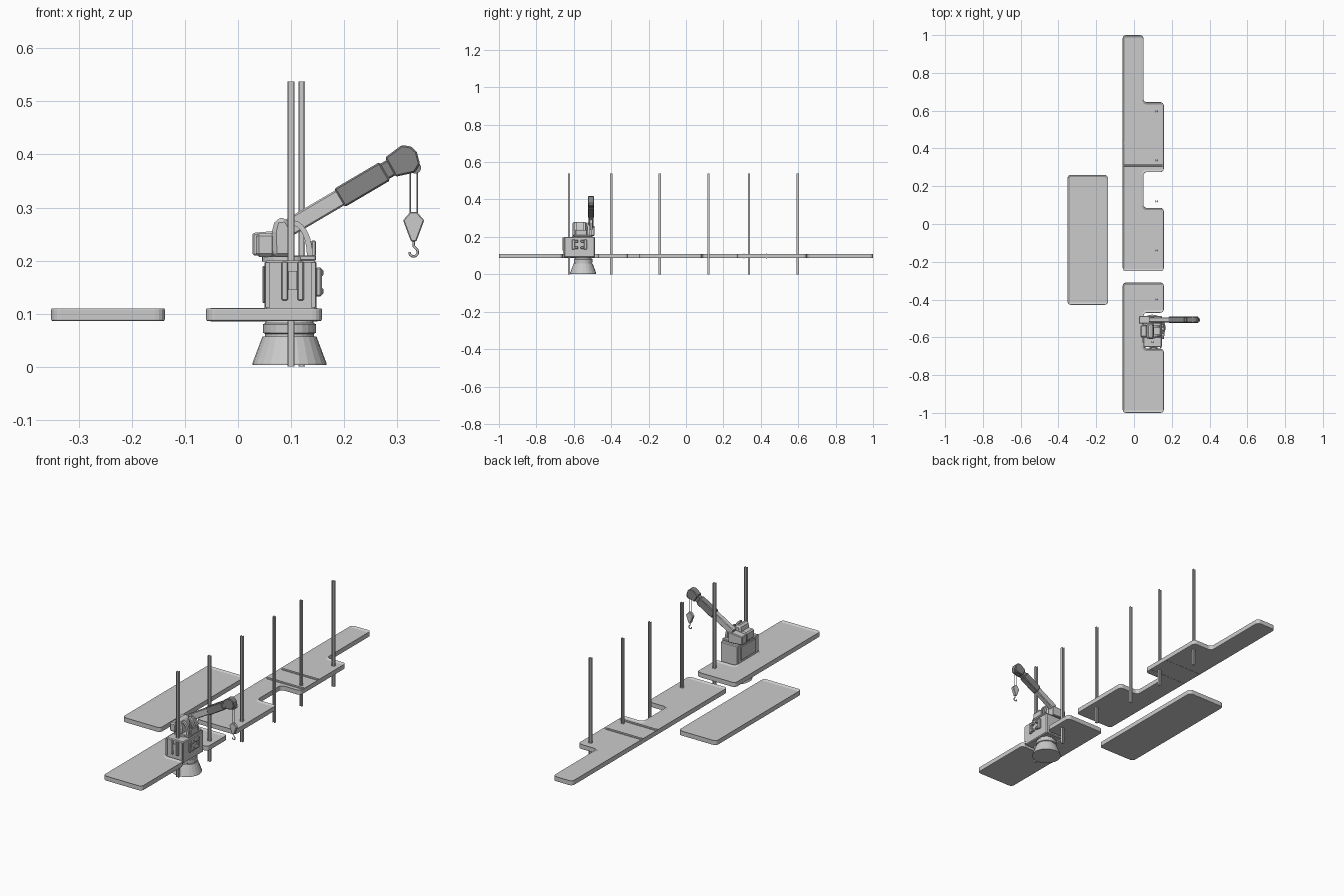
import bpy, bmesh, math
from mathutils import Vector

cube = bpy.data.objects.get("Cube")
if cube:
    bpy.data.objects.remove(cube, do_unlink=True)


def material(name, value):
    m = bpy.data.materials.new(name)
    m.use_nodes = True
    m.diffuse_color = (value, value, value, 1)
    m.node_tree.nodes["Principled BSDF"].inputs["Base Color"].default_value = (value, value, value, 1)
    return m


LIGHT = material("light grey", 0.6)
DARK = material("dark grey", 0.24)


def finish(name, bm, mat=LIGHT, bevel=0, segments=1):
    bmesh.ops.recalc_face_normals(bm, faces=bm.faces)
    mesh = bpy.data.meshes.new(name)
    bm.to_mesh(mesh)
    bm.free()
    mesh.materials.append(mat)
    ob = bpy.data.objects.new(name, mesh)
    bpy.context.collection.objects.link(ob)
    if bevel:
        mod = ob.modifiers.new("edges", "BEVEL")
        mod.width, mod.segments = bevel, segments
        mod.limit_method, mod.angle_limit = "ANGLE", math.radians(40)
    return ob


def prism(name, points, start, depth, mat=LIGHT, bevel=0):
    """Extrude an x-z (depth along y) outline."""
    bm = bmesh.new()
    face = bm.faces.new([bm.verts.new((x, start, z)) for x, z in points])
    new = bmesh.ops.extrude_face_region(bm, geom=[face])["geom"]
    bmesh.ops.translate(bm, vec=(0, depth, 0), verts=[v for v in new if isinstance(v, bmesh.types.BMVert)])
    return finish(name, bm, mat, bevel)


def box(name, x, y, z, mat=LIGHT, bevel=0):
    return prism(name, [(x[0], z[0]), (x[1], z[0]), (x[1], z[1]), (x[0], z[1])], y[0], y[1] - y[0], mat, bevel)


def lathe(name, center, profile, sides=24, mat=LIGHT):
    """Revolve (radius, z) points about a vertical axis."""
    bm = bmesh.new()
    rings = [[bm.verts.new((center[0] + r * math.cos(math.tau * i / sides),
                            center[1] + r * math.sin(math.tau * i / sides), z)) for i in range(sides)]
             for r, z in profile]
    for a, b in zip(rings, rings[1:]):
        for i in range(sides):
            j = (i + 1) % sides
            bm.faces.new((a[i], a[j], b[j], b[i]))
    bm.faces.new(rings[0])
    bm.faces.new(rings[-1])
    return finish(name, bm, mat)


def tube(name, points, radius):
    curve = bpy.data.curves.new(name, "CURVE")
    curve.dimensions, curve.bevel_depth, curve.bevel_resolution = "3D", radius, 1
    curve.use_fill_caps = True
    spline = curve.splines.new("POLY")
    spline.points.add(len(points) - 1)
    for p, co in zip(spline.points, points):
        p.co = (*co, 1)
    curve.materials.append(LIGHT)
    ob = bpy.data.objects.new(name, curve)
    bpy.context.collection.objects.link(ob)


def platform(name, outline):
    """Rounded slab with a raised rim around a recessed deck."""
    bm = bmesh.new()
    bm.faces.new([bm.verts.new((x, y, 0.086)) for x, y in outline])
    bmesh.ops.bevel(bm, geom=bm.verts[:], offset=0.018, segments=4, profile=0.5, affect="VERTICES")
    new = bmesh.ops.extrude_face_region(bm, geom=bm.faces[:])["geom"]
    bmesh.ops.translate(bm, vec=(0, 0, 0.025), verts=[v for v in new if isinstance(v, bmesh.types.BMVert)])
    top = [f for f in new if isinstance(f, bmesh.types.BMFace)]
    bmesh.ops.recalc_face_normals(bm, faces=bm.faces)
    bmesh.ops.inset_region(bm, faces=top, thickness=0.012, use_even_offset=True)
    bmesh.ops.translate(bm, vec=(0, 0, -0.007), verts=list({v for f in top for v in f.verts}))
    finish(name, bm, bevel=0.003, segments=2)


# Platforms
L, N, R = -0.06, 0.05, 0.158
platform("side_platform", [(-0.352, -0.428), (-0.138, -0.428), (-0.138, 0.26), (-0.352, 0.26)])
platform("front_platform", [(L, -1), (R, -1), (R, -0.66), (N, -0.66), (N, -0.47), (R, -0.47), (R, -0.31), (L, -0.31)])
platform("rear_platform", [(L, -0.25), (R, -0.25), (R, 0.085), (N, 0.085), (N, 0.275), (R, 0.275),
                           (R, 0.645), (N, 0.645), (N, 1), (L, 1)])
for i, y in enumerate((0.31, 0.43)):
    box(f"deck_rib_{i}", (L + 0.006, R - 0.006), (y - 0.005, y + 0.005), (0.0855, 0.1105), bevel=0.002)

# H-section poles
for i, y in enumerate((-0.625, -0.4, -0.14, 0.12, 0.337, 0.597)):
    x = 0.1 if i == 0 else 0.12
    for side in (-1, 1):
        cx = x + side * 0.005
        box(f"pole_{i}_flange_{side}", (cx - 0.0013, cx + 0.0013), (y - 0.006, y + 0.006), (0, 0.538))
    box(f"pole_{i}_web", (x - 0.004, x + 0.004), (y - 0.0015, y + 0.0015), (0, 0.538))

# Crane pedestal
axis = (0.097, -0.55)
lathe("pedestal_cone", axis, [(0.07, 0.003), (0.07, 0.006), (0.051, 0.057), (0.046, 0.057), (0.046, 0.064)])
lathe("pedestal_collar", axis, [(0.046, 0.062), (0.05, 0.064), (0.05, 0.08), (0.046, 0.082), (0.042, 0.092)])

# Crane body with plates on the front and left faces
box("crane_body", (0.05, 0.148), (-0.652, -0.487), (0.09, 0.2), bevel=0.004)
for side in (-1, 1):
    x = 0.103 + side * 0.015
    box(f"front_plate_{side}", (x - 0.006, x + 0.006), (-0.659, -0.65), (0.125, 0.198), bevel=0.002)
    box(f"front_rail_{side}", (0.099 + side * 0.043 - 0.004, 0.099 + side * 0.043 + 0.004),
        (-0.657, -0.65), (0.112, 0.196))
    y = -0.57 + side * 0.032
    box(f"side_bracket_{side}", (0.146, 0.158), (y - 0.008, y + 0.008), (0.132, 0.187), bevel=0.003)
    for z in (0.142, 0.177):
        box(f"side_lug_{side}_{z}", (0.146, 0.161), (y - side * 0.016 - 0.009, y - side * 0.016 + 0.009),
            (z - 0.006, z + 0.006), bevel=0.002)
box("front_cross_plate", (0.095, 0.111), (-0.657, -0.65), (0.145, 0.18))
box("back_side_plate", (0.046, 0.051), (-0.63, -0.51), (0.12, 0.19), bevel=0.002)

# Rotating upper housing
lathe("turntable", (0.09, -0.565), [(0.045, 0.198), (0.045, 0.208)])
prism("turret", [(0.066, 0.205), (0.104, 0.205), (0.107, 0.24), (0.102, 0.265), (0.092, 0.281),
                 (0.07, 0.279), (0.064, 0.255)], -0.607, 0.077, bevel=0.008)
box("turret_rear_box", (0.034, 0.07), (-0.6, -0.535), (0.207, 0.252), bevel=0.006)
prism("counterweight", [(0.027, 0.21), (0.085, 0.206), (0.105, 0.206), (0.105, 0.258), (0.07, 0.256), (0.027, 0.252)],
      -0.528, 0.04, bevel=0.003)
box("turret_foot", (0.1, 0.147), (-0.6, -0.5), (0.2, 0.21), bevel=0.002)
box("foot_stop", (0.138, 0.147), (-0.59, -0.53), (0.208, 0.238), bevel=0.002)


# Curved struts carrying the boom
def arc(rx, rz, n=6):
    return [(0.104 + rx * math.sin(i * math.pi / 2 / n), 0.208 + rz * math.cos(i * math.pi / 2 / n)) for i in range(n + 1)]


for i, y in enumerate((-0.598, -0.549, -0.526)):
    prism(f"boom_strut_{i}", arc(0.037, 0.068) + arc(0.026, 0.058)[::-1], y, 0.012)

# Telescopic boom, laid along a raised direction
BY = -0.507
base, along = Vector((0.1165, 0.274)), Vector((math.cos(math.radians(30.5)), math.sin(math.radians(30.5))))
across = Vector((-along.y, along.x))


def boom_part(name, start, end, half, mat, bevel=0.003):
    pts = [base + along * d + across * s * half for d, s in ((start, -1), (end, -1), (end, 1), (start, 1))]
    prism(name, pts, BY - half * 0.8, half * 1.6, mat, bevel)


boom_part("boom_arm", -0.035, 0.1, 0.0165, LIGHT)
boom_part("boom_sleeve", 0.087, 0.186, 0.02, DARK)
boom_part("boom_neck", 0.18, 0.215, 0.0165, DARK)
prism("boom_head", [(0.277, 0.394), (0.309, 0.418), (0.326, 0.415), (0.337, 0.405), (0.343, 0.382),
                    (0.333, 0.366), (0.297, 0.358)], BY - 0.016, 0.032, DARK, 0.003)
prism("head_pulley", [(0.334 + 0.011 * math.cos(math.tau * i / 16), 0.375 + 0.011 * math.sin(math.tau * i / 16))
                      for i in range(16)], BY - 0.01, 0.02, DARK)

# Cables, hook block and hook
for side in (-1, 1):
    x = 0.331 + side * 0.0065
    tube(f"cable_{side}", [(x, BY, 0.372), (x, BY, 0.288)], 0.0013)
prism("hook_block", [(0.325, 0.292), (0.337, 0.292), (0.351, 0.276), (0.336, 0.236), (0.326, 0.236), (0.311, 0.276)],
      BY - 0.008, 0.016, LIGHT, 0.002)
bend = [(0.331 + 0.008 * math.sin(a), BY, 0.216 - 0.008 * math.cos(a))
        for a in (math.radians(150 - 24 * i) for i in range(11))]
tube("hook", [(0.331, BY, 0.238), (0.331, BY, 0.227)] + bend, 0.0024)
